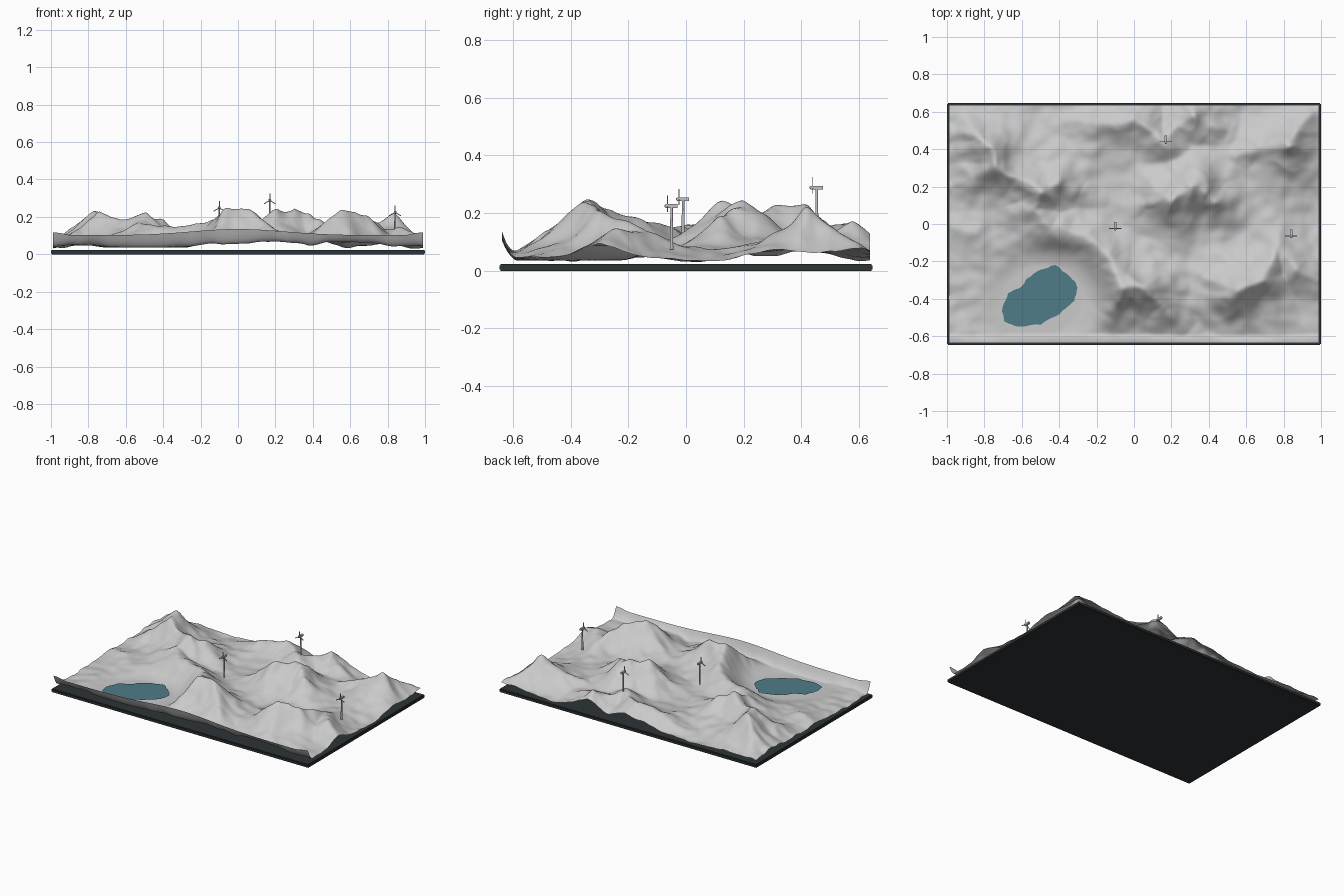
import bpy, bmesh, math
from mathutils import Vector, Matrix, noise

if "Cube" in bpy.data.objects:
    bpy.data.objects.remove(bpy.data.objects["Cube"])

def mat(name, rgb):
    m = bpy.data.materials.new(name)
    m.diffuse_color = (*rgb, 1)
    m.use_nodes = True
    m.node_tree.nodes["Principled BSDF"].inputs["Base Color"].default_value = m.diffuse_color
    return m

STONE = mat("pale_grey", (0.59, 0.59, 0.59))
WATER = mat("lake_teal", (0.08, 0.2, 0.25))
DARK = mat("charcoal", (0.026, 0.033, 0.036))
METAL = mat("turbine_grey", (0.55, 0.55, 0.56))

def add(name, bm, material):
    me = bpy.data.meshes.new(name)
    bm.to_mesh(me)
    bm.free()
    me.materials.append(material)
    ob = bpy.data.objects.new(name, me)
    bpy.context.collection.objects.link(ob)
    return ob

def box(bm, center, size, rot=None):
    m = Matrix.Translation(center) @ (rot or Matrix()) @ Matrix.Diagonal((*size, 1))
    bmesh.ops.create_cube(bm, size=1, matrix=m)

# base plate
bm = bmesh.new()
box(bm, (0, 0, 0.012), (2, 1.294, 0.024))
bmesh.ops.bevel(bm, geom=bm.edges[:], offset=0.005, segments=2, affect='EDGES')
add("base_plate", bm, DARK)

# mountain crest lines: x, y, height
WEST = [
    [(-.98, .21, .08), (-.86, .25, .15), (-.74, .31, .215), (-.77, .41, .235), (-.83, .47, .18),
     (-.96, .48, .10)],
    [(-.74, .31, .21), (-.63, .25, .18), (-.5, .17, .21), (-.54, .08, .17), (-.45, -.02, .14),
     (-.25, -.08, .15), (-.13, -.2, .18), (-.06, -.34, .245), (.06, -.35, .245),
     (.15, -.45, .17), (.3, -.57, .08)],
    [(-.5, .17, .20), (-.42, .22, .185), (-.28, .16, .10)],
    [(-.06, -.35, .24), (-.15, -.5, .12), (-.2, -.58, .06)],
    [(-.97, -.03, .08), (-.85, -.06, .09)],
]
EAST = [
    [(-.35, .56, .09), (-.2, .52, .14), (0, .56, .18), (.1, .49, .16), (.17, .44, .16),
     (.22, .53, .15), (.33, .58, .19), (.5, .5, .08)],
    [(.05, .1, .11), (.21, .13, .24), (.32, .21, .245), (.43, .13, .18), (.53, .05, .08)],
    [(.98, .6, .09), (.87, .5, .16), (.82, .41, .22), (.68, .42, .13), (.55, .36, .08)],
    [(.82, .41, .21), (.86, .3, .10)],
    [(.38, -.27, .10), (.55, -.36, .235), (.68, -.3, .20), (.76, -.14, .13), (.87, -.25, .15),
     (.98, -.31, .12)],
    [(.55, -.36, .22), (.5, -.5, .10)],
]
RANGES = WEST + EAST

def crest(line, x, y):
    best = 0
    for (ax, ay, az), (bx, by, bz) in zip(line, line[1:]):
        dx, dy = bx - ax, by - ay
        t = max(0, min(1, ((x-ax)*dx + (y-ay)*dy) / (dx*dx + dy*dy)))
        d = math.hypot(x - ax - t*dx, y - ay - t*dy)
        a = az + t*(bz-az) - .05
        w = 0.06 + 0.37*a
        best = max(best, a * math.exp(-(math.hypot(d, .012)/w)**1.4))
    return best

def smooth(t):
    t = max(0, min(1, t))
    return t*t*(3 - 2*t)

def height(x, y):
    p = Vector((x*6, y*6, 1.7))
    wx = x + .022*noise.noise(p)
    wy = y + .022*noise.noise(p + Vector((9, 4, 2)))
    h = sum(crest(c, wx, wy)**8 for c in RANGES)**(1/8)
    rough = noise.noise(Vector((x*6, y*6, 4))) + .6*noise.noise(Vector((x*14, y*14, 8)))
    gully = abs(noise.noise(Vector((x*10, y*10, 6))))
    # valley floor sinks towards the borders
    inland = smooth(min(.99 - abs(x), .635 - abs(y)) / .3)
    z = .04 + .028*inland + .96*h + .015*rough - .16*h*gully
    # lake basin
    r = math.hypot((x+.49)/.25, (y+.40)/.21)
    k = 1 - smooth((r - .8)/.9)
    z += (.036 + .01*max(0, r - .9) - z)*k
    z = max(z, .033 + .002*rough)
    # upturned front lip
    lip = max(0, min(1, (-.588 - y)/.049))
    top = .102 + .033*math.exp(-(x/.35)**2) + .014*smooth((abs(x) - .88)/.1)
    return z + (top - z)*lip**1.7

# landscape sheet
NX, NY = 190, 130
bm = bmesh.new()
rows = []
for j in range(NY+1):
    y = -.637 + 1.274*j/NY
    rows.append([bm.verts.new((x, y, height(x, y)))
                 for x in (-.989 + 1.978*i/NX for i in range(NX+1))])
for a, b in zip(rows, rows[1:]):
    for i in range(NX):
        bm.faces.new((a[i], a[i+1], b[i+1], b[i])).smooth = True
add("landscape", bm, STONE)

# lake surface with a ragged shoreline
SHORE = [(-.71, -.45), (-.69, -.52), (-.61, -.55), (-.5, -.535), (-.4, -.48), (-.32, -.41),
         (-.3, -.34), (-.34, -.28), (-.42, -.22), (-.5, -.24), (-.57, -.29), (-.6, -.335),
         (-.67, -.37)]
bm = bmesh.new()
ring = []
for (ax, ay), (bx, by) in zip(SHORE, SHORE[1:] + SHORE[:1]):
    for k in range(4):
        p = Vector((ax + (bx-ax)*k/4, ay + (by-ay)*k/4, .043))
        s = 1 + .05*noise.noise(p*40)
        ring.append(bm.verts.new((-.5 + (p.x+.5)*s, -.4 + (p.y+.4)*s, p.z)))
bm.faces.new(ring)
add("lake", bm, WATER)

# wind turbines: tower, nacelle, hub and three blades
def turbine(name, x, y, z):
    bm = bmesh.new()
    bmesh.ops.create_cone(bm, cap_ends=True, segments=12, radius1=.006, radius2=.004,
                          depth=.15, matrix=Matrix.Translation((x, y, z - .075)))
    box(bm, (x, y, z), (.013, .042, .013))
    bmesh.ops.create_cone(bm, cap_ends=True, segments=12, radius1=.006, radius2=.003, depth=.006,
                          matrix=Matrix.Translation((x, y-.022, z)) @ Matrix.Rotation(math.pi/2, 4, 'X'))
    for k in range(3):
        rot = Matrix.Rotation(k*math.tau/3, 4, 'Y')
        c = Vector((x, y - .014, z)) + rot @ Vector((0, 0, .018))
        box(bm, c, (.005, .003, .036), rot)
    add(name, bm, METAL)

for i, (x, y, z) in enumerate([(.17, .453, .288), (-.1, -.01, .248), (.84, -.05, .224)]):
    turbine("wind_turbine_%d" % (i+1), x, y, z)
